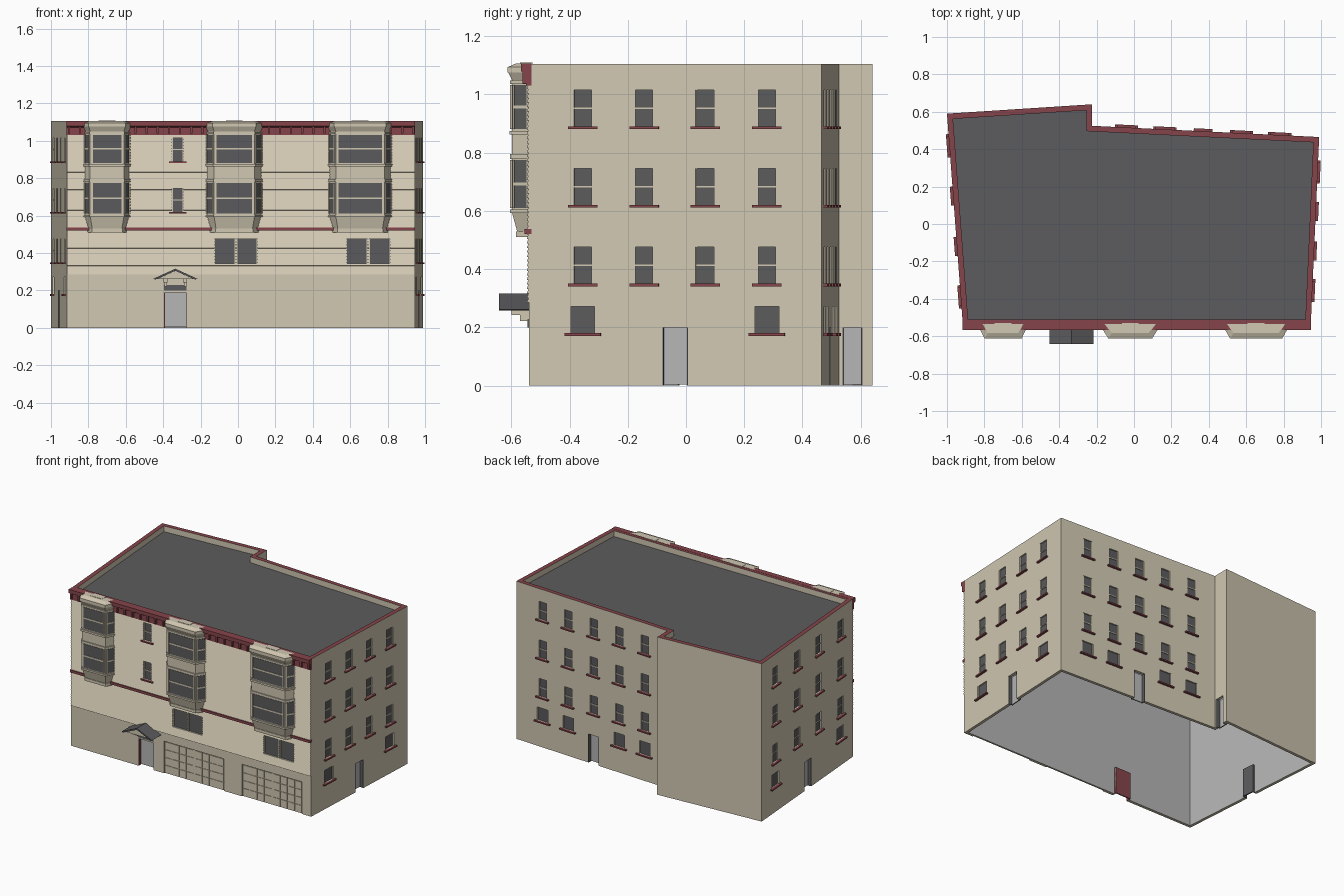
import bpy, bmesh
from mathutils import Vector, Matrix

if "Cube" in bpy.data.objects:
    bpy.data.objects.remove(bpy.data.objects["Cube"])


def material(name, rgb):
    m = bpy.data.materials.new(name)
    m.use_nodes = True
    m.diffuse_color = (*rgb, 1)
    m.node_tree.nodes["Principled BSDF"].inputs["Base Color"].default_value = (*rgb, 1)
    return m


cream = material("cream", (0.64, 0.58, 0.45))
red = material("brick_red", (0.24, 0.06, 0.07))
glass = material("dark_glass", (0.105, 0.105, 0.11))
slate = material("roof_grey", (0.107, 0.107, 0.112))
grey = material("inside_grey", (0.47, 0.47, 0.47))

parts = {}  # object name -> (bmesh, materials)


def part(name, *mats):
    if name not in parts:
        parts[name] = (bmesh.new(), mats)
    return parts[name][0]


def solid(bm, rings, mats=None):
    """Loft a list of matching 3D rings and cap both ends."""
    mats = mats or [0] * (len(rings) + 1)
    vs = [[bm.verts.new(p) for p in r] for r in rings]
    n = len(vs[0])
    bm.faces.new(vs[0]).material_index = mats[0]
    for k in range(len(vs) - 1):
        for i in range(n):
            j = (i + 1) % n
            f = bm.faces.new((vs[k][i], vs[k][j], vs[k + 1][j], vs[k + 1][i]))
            f.material_index = mats[k + 1]
    bm.faces.new(vs[-1]).material_index = mats[-1]


def box(bm, M, u0, u1, v0, v1, z0, z1):
    base = [(u0, v0), (u1, v0), (u1, v1), (u0, v1)]
    solid(bm, [[M @ Vector((u, v, z)) for u, v in base] for z in (z0, z1)])


def along_x(bm, profile, x0, x1):
    solid(bm, [[(x, y, z) for y, z in profile] for x in (x0, x1)])


def along_y(bm, profile, y0, y1):
    solid(bm, [[(x, y, z) for x, z in profile] for y in (y0, y1)])


def wall(a, b, from_axis=True):
    """Wall frame: u along the wall, v inward, z up."""
    a, b = Vector(a), Vector(b)
    u = (b - a).normalized()
    if from_axis:  # u is zero where the wall crosses the world axis
        k = 0 if abs(u.x) > abs(u.y) else 1
        a = a - u * (a[k] / u[k])
    return Matrix(((u.x, -u.y, 0, a.x), (u.y, u.x, 0, a.y), (0, 0, 1, 0), (0, 0, 0, 1)))


# Building outline, counter-clockwise from the front left corner
FRONT = -0.54
outline = [Vector(p) for p in ((-0.915, FRONT), (0.945, FRONT), (0.99, 0.465),
                               (-0.225, 0.525), (-0.225, 0.64), (-1.0, 0.59))]


def ring(inset, z):
    out, n = [], len(outline)
    for i, p in enumerate(outline):
        d0 = (p - outline[i - 1]).normalized()
        d1 = (outline[(i + 1) % n] - p).normalized()
        n0, n1 = Vector((-d0.y, d0.x)), Vector((-d1.y, d1.x))
        q = p + (n0 + n1) * inset / (1 + n0.dot(n1))
        out.append((q.x, q.y, z))
    return out


# Hollow shell with parapet and sunken roof, open at the bottom
TOP = 1.105
shell = part("wall_shell", cream, grey, red, slate)
solid(shell, [ring(0.02, 1.05), ring(0.02, 0), ring(0, 0), ring(0, TOP),
              ring(0.03, TOP), ring(0.03, 1.065)], [1, 1, 0, 0, 2, 0, 3])

front, right, back, notch, _, left = [
    wall(outline[i], outline[(i + 1) % 6]) for i in range(6)]

# Clapboard siding on the upper front
siding = part("front_siding", cream)
saw, rows, low, high = [(-0.535, 1.035), (-0.535, 0.285)], 48, 0.285, 1.035
step = (high - low) / rows
for i in range(rows):
    saw += [(-0.547, low + i * step), (-0.5415, low + (i + 0.98) * step)]
along_x(siding, saw, -0.914, 0.944)

cutter = part("opening_cutter", cream)
panes = part("window_glass", glass)
frames = part("window_frames", cream)
sills = part("window_sills", red)


def window(M, u, z, w, h, sill=True, rail=True):
    a, b = u - w / 2, u + w / 2
    box(cutter, M, a, b, -0.05, 0.012, z, z + h)
    box(panes, M, a, b, 0.009, 0.014, z, z + h)
    for s in (a, b - 0.004):
        box(frames, M, s, s + 0.004, 0.003, 0.01, z, z + h)
    if rail:
        box(frames, M, a, b, 0.004, 0.01, z + h / 2 - 0.003, z + h / 2 + 0.003)
    if sill:
        box(sills, M, a - 0.017, b + 0.017, -0.014, 0.004, z - 0.009, z)


def door(M, u, w, h, lining):
    a, b = u - w / 2, u + w / 2
    name = "front_door" if lining == red else "side_doors"
    box(cutter, M, a, b, -0.05, 0.06, -0.05, h)
    box(part(name + "_panel", grey), M, a, b, 0.026, 0.03, 0.003, h)
    trim = part(name + "_lining", lining)
    box(trim, M, a, b, 0.03, 0.034, 0.003, h)
    for s in (a, b - 0.004):
        box(trim, M, s, s + 0.004, 0.001, 0.032, 0, h)


# Windows and doors of the side and back walls
UPPER = (0.35, 0.62, 0.89)
right_cols = [-0.355 + 0.211 * i for i in range(4)]
back_cols = [0.04 - 0.205 * i for i in range(5)]
left_cols = [-0.42 + 0.27 * i for i in range(4)]
for M, cols, ground in ((right, right_cols, (0, 3)), (back, back_cols, (0, 1, 3, 4)),
                        (left, left_cols, (0, 3))):
    for i, u in enumerate(cols):
        for z in UPPER:
            window(M, u, z, 0.067, 0.126)
        if i in ground:
            window(M, u, 0.18, 0.09, 0.092, rail=False)
door(right, -0.037, 0.088, 0.2, slate)
door(back, back_cols[2], 0.088, 0.2, slate)
door(left, -0.015, 0.088, 0.2, slate)
door(notch, 0.572, 0.068, 0.2, slate)

# Front windows
for z in UPPER[1:]:
    window(front, -0.322, z, 0.06, 0.125)
for u in (-0.07, 0.048, 0.636, 0.757):
    window(front, u, 0.345, 0.112, 0.13, sill=False, rail=False)

# Entrance: door, transom and gabled canopy
DX = -0.335
door(front, DX, 0.12, 0.19, red)
box(part("transom", glass), front, DX - 0.06, DX + 0.06, -0.004, 0.002, 0.2, 0.228)
along_y(part("canopy_roof", slate), [(DX + x, z) for x, z in (
    (-0.118, 0.262), (0, 0.316), (0.118, 0.262), (0.106, 0.258), (0, 0.305), (-0.106, 0.258))],
    -0.642, -0.53)
along_y(part("canopy_gable", cream), [(DX + x, z) for x, z in (
    (-0.1, 0.26), (0, 0.305), (0.1, 0.26))], -0.628, -0.53)
for s in (-1, 1):
    u = DX + 0.052 * s
    box(part("canopy_brackets", cream), front, u - 0.01, u + 0.01, -0.06, 0, 0.242, 0.262)
    box(part("canopy_brackets", cream), front, u - 0.007, u + 0.007, -0.03, 0, 0.222, 0.245)

# Garage doors with raised panels
garage = part("garage_panels", cream)
for x0 in (-0.195, 0.41):
    box(cutter, front, x0, x0 + 0.465, -0.05, 0.008, -0.05, 0.225)
    for leaf in range(2):
        for c in range(4):
            for r in range(4):
                u = x0 + 0.006 + leaf * 0.2345 + c * 0.0555
                z = 0.006 + r * 0.0545
                box(garage, front, u, u + 0.051, 0.004, 0.01, z, z + 0.05)

# Cornice with brackets, and belt course
along_x(part("cornice", red), [(-0.53, 1.03), (-0.55, 1.03), (-0.55, 1.07), (-0.567, 1.08),
                               (-0.567, 1.106), (-0.53, 1.106)], -0.916, 0.946)
for i in range(32):
    u = -0.91 + i * 0.0594
    box(part("cornice_brackets", red), front, u, u + 0.012, -0.022, 0, 1.038, 1.08)
box(part("belt_course", red), front, -0.916, 0.946, -0.014, 0.01, 0.52, 0.537)

# Bay windows: tapered body, mouldings, panes on three faces
body = part("bay_bodies", cream)
mould = part("bay_mouldings", cream)
bay_glass = part("bay_glass", glass)
bay_frames = part("bay_frames", cream)
DEPTH = -0.598


def bay_ring(c, hw, hf, o, z):
    pts = [(c - hw - o, -0.535), (c - hf - o * 0.6, DEPTH - o),
           (c + hf + o * 0.6, DEPTH - o), (c + hw + o, -0.535)]
    return [(x, y, z) for x, y in pts]


MOULDINGS = ((0.51, 0.53, -0.014), (0.592, 0.604, 0.007), (0.779, 0.795, 0.007),
             (0.862, 0.875, 0.009), (1.036, 1.048, 0.007), (1.075, 1.095, 0.015))
for c, hw, hf in ((-0.7, 0.122, 0.09), (-0.02, 0.15, 0.108), (0.653, 0.168, 0.13)):
    solid(body, [bay_ring(c, hw, hf, o, z) for o, z in
                 ((-0.022, 0.515), (0, 0.595), (0, 1.05), (0.013, 1.076))])
    for z0, z1, o in MOULDINGS:
        solid(mould, [bay_ring(c, hw, hf, o, z) for z in (z0, z1)])
    solid(mould, [bay_ring(c, hw, hf, o, z) for o, z in ((0.012, 1.095), (-0.015, 1.107))])
    box(mould, front, c - 0.045, c + 0.045, -0.03, 0.012, 1.09, 1.109)
    base = [Vector(p[:2]) for p in bay_ring(c, hw, hf, 0, 0)]
    for i in range(3):
        length = (base[i + 1] - base[i]).length
        M = wall(base[i], base[i + 1], False)
        m = 0.014 if i == 1 else 0.012
        for z0, z1 in ((0.61, 0.775), (0.882, 1.032)):
            mid = (z0 + z1) / 2
            box(bay_glass, M, m, length - m, -0.002, 0.004, z0, z1)
            box(bay_frames, M, m, length - m, -0.005, 0, mid - 0.005, mid + 0.005)
            for s in (m - 0.006, length - m):
                box(bay_frames, M, s, s + 0.006, -0.006, 0, z0, z1)

# Turn every part into an object
objects = {}
for name, (bm, mats) in parts.items():
    bmesh.ops.recalc_face_normals(bm, faces=bm.faces)
    mesh = bpy.data.meshes.new(name)
    bm.to_mesh(mesh)
    bm.free()
    for m in mats:
        mesh.materials.append(m)
    objects[name] = bpy.data.objects.new(name, mesh)
    bpy.context.collection.objects.link(objects[name])

# Cut the openings, then drop the cutter
cut = objects["opening_cutter"]
cut.hide_render = True
for name in ("wall_shell", "front_siding"):
    ob = objects[name]
    mod = ob.modifiers.new("openings", "BOOLEAN")
    mod.operation, mod.solver, mod.object = "DIFFERENCE", "EXACT", cut
    graph = bpy.context.evaluated_depsgraph_get()
    mesh = bpy.data.meshes.new_from_object(ob.evaluated_get(graph))
    ob.modifiers.clear()
    ob.data = mesh
bpy.data.objects.remove(cut)
